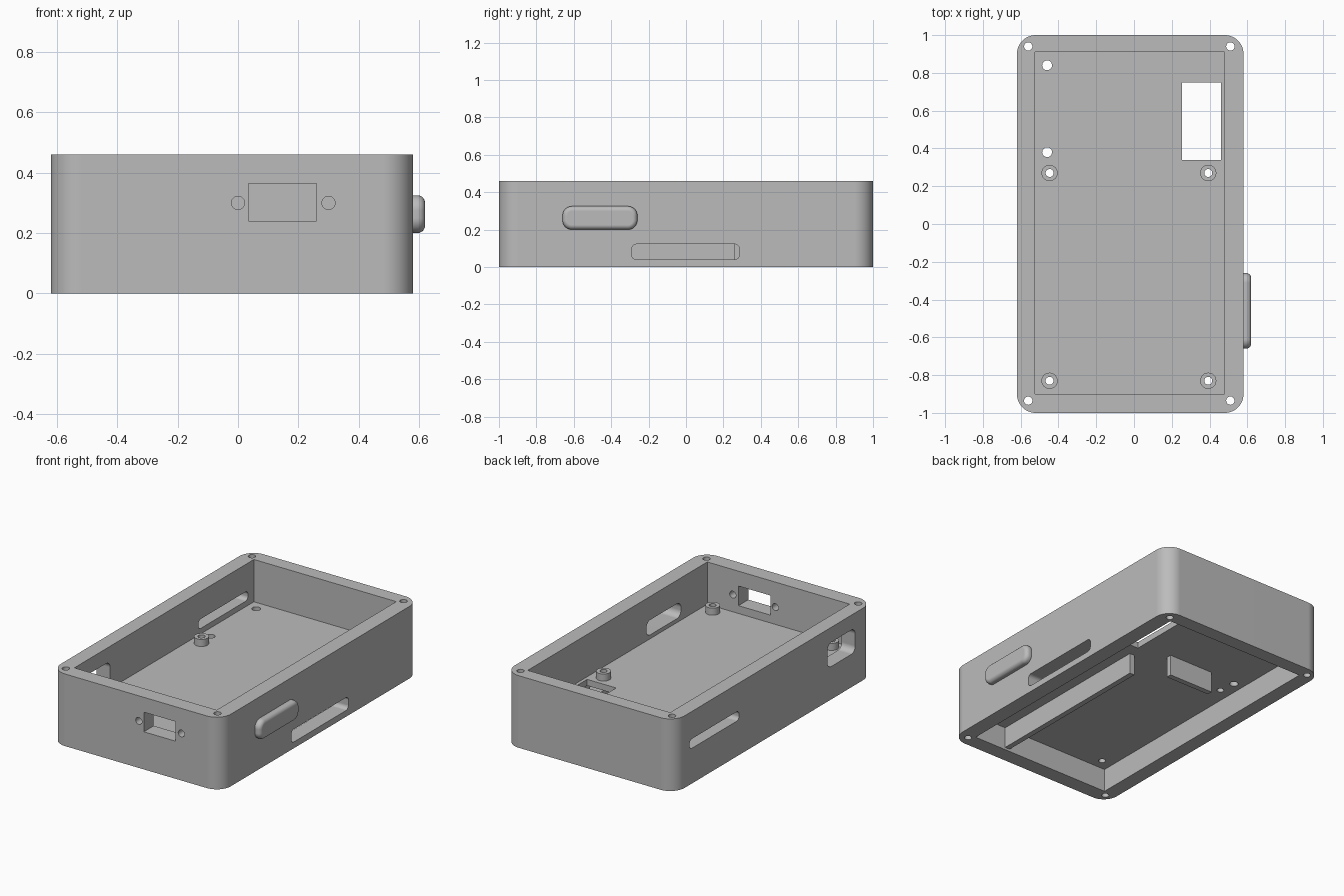
import bpy, bmesh, math
from mathutils import Vector

cube = bpy.data.objects.get("Cube")
if cube:
    bpy.data.objects.remove(cube, do_unlink=True)

grey = bpy.data.materials.new("light grey plastic")
grey.use_nodes = True
colour = (0.5, 0.5, 0.5, 1)
grey.diffuse_color = colour
bsdf = next(n for n in grey.node_tree.nodes if n.type == 'BSDF_PRINCIPLED')
bsdf.inputs["Base Color"].default_value = colour

X, Y, Z = range(3)


def prism(name, axis, a, b, depth, radius=0.0, steps=12):
    """Rounded rectangle spanning a and b, extruded over depth along an axis."""
    outline = []
    if radius:
        for quarter, (sa, sb) in enumerate([(1, 1), (0, 1), (0, 0), (1, 0)]):
            ca = a[sa] + radius * (1 - 2 * sa)
            cb = b[sb] + radius * (1 - 2 * sb)
            for i in range(steps + 1):
                t = (quarter + i / steps) * math.pi / 2
                outline.append((ca + radius * math.cos(t), cb + radius * math.sin(t)))
    else:
        outline = [(a[1], b[1]), (a[0], b[1]), (a[0], b[0]), (a[1], b[0])]
    bm = bmesh.new()
    verts = []
    for p in outline:
        co = list(p)
        co.insert(axis, depth[0])
        verts.append(bm.verts.new(co))
    bmesh.ops.remove_doubles(bm, verts=verts, dist=1e-5)
    face = bm.faces.new(list(bm.verts))
    new = bmesh.ops.extrude_face_region(bm, geom=[face])["geom"]
    move = Vector((0, 0, 0))
    move[axis] = depth[1] - depth[0]
    bmesh.ops.translate(bm, vec=move, verts=[v for v in new if isinstance(v, bmesh.types.BMVert)])
    bmesh.ops.recalc_face_normals(bm, faces=bm.faces)
    mesh = bpy.data.meshes.new(name)
    bm.to_mesh(mesh)
    bm.free()
    mesh.materials.append(grey)
    obj = bpy.data.objects.new(name, mesh)
    bpy.context.collection.objects.link(obj)
    return obj


def rod(name, axis, a, b, depth, r):
    return prism(name, axis, (a - r, a + r), (b - r, b + r), depth, r, 6)


def bake(obj):
    """Apply all modifiers of an object."""
    bpy.context.view_layer.update()
    graph = bpy.context.evaluated_depsgraph_get()
    mesh = bpy.data.meshes.new_from_object(obj.evaluated_get(graph))
    obj.modifiers.clear()
    obj.data = mesh


def cut(obj, cutters):
    for c in cutters:
        mod = obj.modifiers.new("cut", 'BOOLEAN')
        mod.operation = 'DIFFERENCE'
        mod.solver = 'EXACT'
        mod.object = c
    bake(obj)


def finish(obj):
    obj.data.shade_smooth()
    obj.data.set_sharp_from_angle(angle=math.radians(32))
    mod = obj.modifiers.new("even shading", 'WEIGHTED_NORMAL')
    mod.keep_sharp = True


TOP = 0.46
FLOOR = (0.15, 0.19)
THROUGH = (-0.1, 0.6)

# Case shell with a cavity above and below the floor
case = prism("case_body", Z, (-0.62, 0.58), (-1, 1), (0, TOP), 0.1)
inner_x, inner_y = (-0.525, 0.48), (-0.9, 0.91)
cutters = [
    prism("cut_upper_cavity", Z, inner_x, inner_y, (FLOOR[1], 0.6)),
    prism("cut_lower_cavity", Z, inner_x, inner_y, (-0.1, FLOOR[0])),
    prism("cut_floor_window", Z, (0.255, 0.46), (0.34, 0.75), (0.1, 0.3)),
    # Front connector opening
    prism("cut_front_window", Y, (0.035, 0.26), (0.24, 0.365), (-1.1, -0.85)),
    # Side wall openings
    prism("cut_right_slot", X, (-0.29, 0.285), (0.04, 0.122), (0.45, 0.7), 0.025),
    prism("cut_left_slot", X, (0.35, 0.85), (0.225, 0.285), (-0.7, -0.5), 0.025),
    prism("cut_left_port", X, (-0.82, -0.54), (0.21, 0.365), (-0.7, -0.5), 0.04),
]
# Screw holes: lid corners, front pair, floor pair
cutters += [rod("cut_corner_hole", Z, x, y, THROUGH, 0.022)
            for x in (-0.56, 0.51) for y in (-0.935, 0.94)]
cutters += [rod("cut_front_hole", Y, x, 0.3, (-1.1, -0.85), 0.022) for x in (0, 0.3)]
cutters += [rod("cut_floor_hole", Z, -0.46, y, (0.1, 0.3), 0.026) for y in (0.38, 0.84)]

# Bulged side button, hollow behind
button = prism("side_button", X, (-0.66, -0.26), (0.2, 0.325), (0.56, 0.62), 0.05)
bev = button.modifiers.new("round edge", 'BEVEL')
bev.width = 0.025
bev.segments = 5
bev.limit_method = 'ANGLE'
bev.angle_limit = math.radians(40)
bake(button)
pocket = prism("cut_button_pocket", X, (-0.635, -0.285), (0.215, 0.31), (0.45, 0.597), 0.04)
cut(button, [pocket])
cutters.append(pocket)

# Circuit board standoffs with through holes
parts = [case, button]
for side, x in (("right", -0.447), ("left", 0.393)):
    for end, y in (("front", -0.83), ("back", 0.27)):
        post = rod(f"standoff_{end}_{side}", Z, x, y, (FLOOR[1] - 0.01, 0.235), 0.043)
        hole = rod("cut_standoff_hole", Z, x, y, (0.1, 0.3), 0.021)
        cut(post, [hole])
        cutters.append(hole)
        parts.append(post)

cut(case, cutters)
for c in cutters:
    bpy.data.objects.remove(c, do_unlink=True)

# Ribs hanging under the floor
parts.append(prism("long_rib", Z, (0.215, 0.25), (-0.92, 0.26), (0.015, 0.16)))
parts.append(prism("short_rib", Z, (-0.27, 0.05), (0.365, 0.4), (0.015, 0.16)))

for p in parts:
    finish(p)
